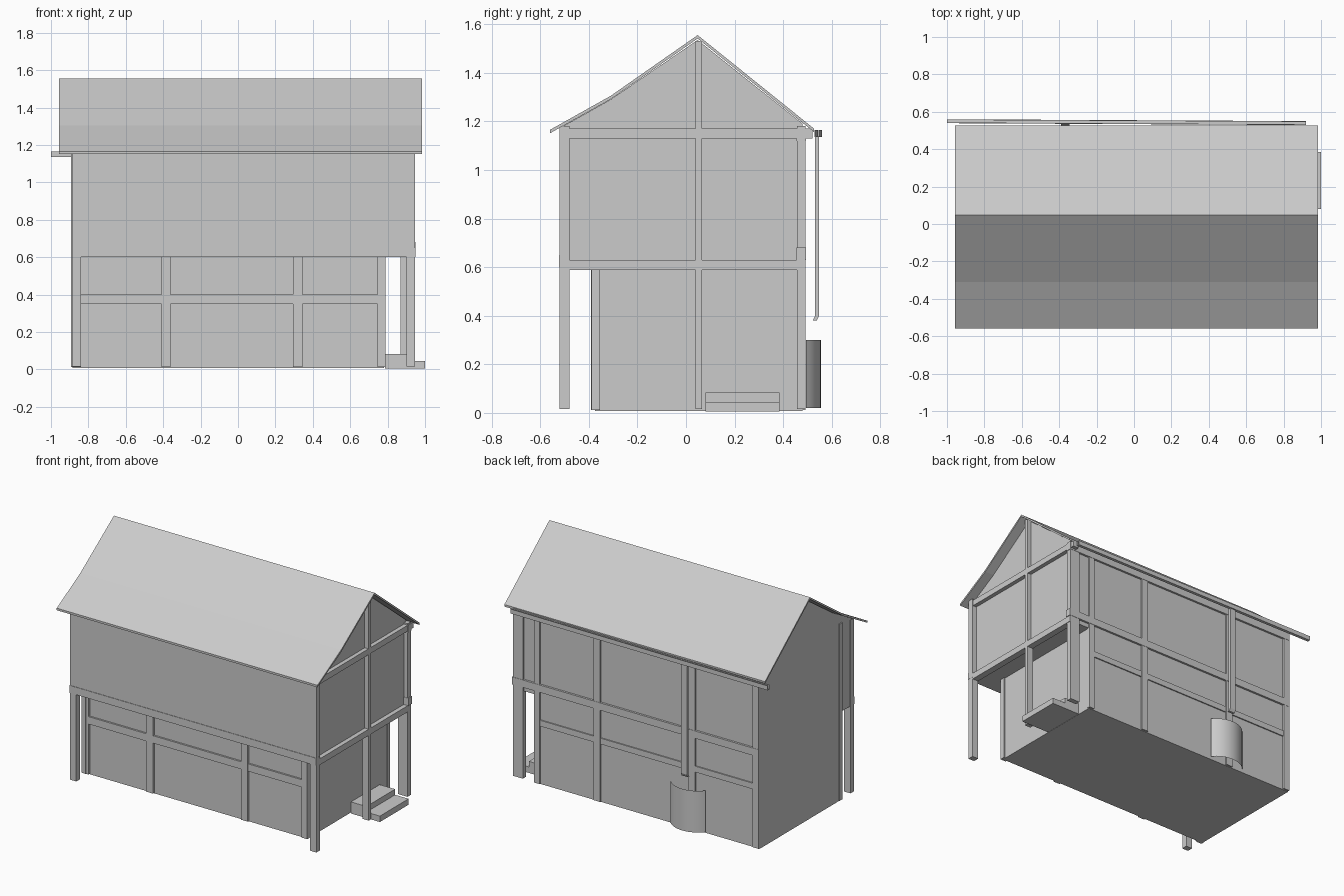
import bpy, bmesh, math

cube = bpy.data.objects.get("Cube")
if cube:
    bpy.data.objects.remove(cube, do_unlink=True)

grey = bpy.data.materials.new("plain_grey")
grey.use_nodes = True
COLOUR = (0.6, 0.6, 0.6, 1)
grey.diffuse_color = COLOUR
grey.node_tree.nodes["Principled BSDF"].inputs["Base Color"].default_value = COLOUR


def finish(name, bm):
    bmesh.ops.recalc_face_normals(bm, faces=bm.faces)
    mesh = bpy.data.meshes.new(name)
    bm.to_mesh(mesh)
    bm.free()
    mesh.materials.append(grey)
    obj = bpy.data.objects.new(name, mesh)
    bpy.context.collection.objects.link(obj)
    return obj


def prism(name, profile, x0, x1):
    """Extrude a closed (y, z) profile along x."""
    bm = bmesh.new()
    face = bm.faces.new([bm.verts.new((x0, y, z)) for y, z in profile])
    new = bmesh.ops.extrude_face_region(bm, geom=[face])["geom"]
    verts = [g for g in new if isinstance(g, bmesh.types.BMVert)]
    bmesh.ops.translate(bm, verts=verts, vec=(x1 - x0, 0, 0))
    return finish(name, bm)


def box(name, x, y, z):
    return prism(name, [(y[0], z[0]), (y[1], z[0]), (y[1], z[1]), (y[0], z[1])], *x)


# Walls: recessed ground floor and overhanging gabled upper floor
box("ground_floor", (-0.885, 0.78), (-0.375, 0.48), (0.008, 0.61))
roof_line = [(-0.56, 1.165), (-0.31, 1.305), (0.048, 1.555), (0.527, 1.17)]
T = 0.014
prism("upper_floor", [(-0.515, 0.6), (0.48, 0.6), (0.48, 1.19), (0.048, 1.535),
                      (-0.31, 1.29), (-0.515, 1.175)], -0.885, 0.915)

# Roof sheet
prism("roof", roof_line + [(y, z - T) for y, z in reversed(roof_line)], -0.957, 0.983)

# Front framing, under the overhang
post_spans = [(-0.885, -0.84), (-0.41, -0.36), (0.295, 0.345), (0.745, 0.785)]
for i, span in enumerate(post_spans):
    box(f"front_post_{i}", span, (-0.39, -0.37), (0.012, 0.6))
    box(f"back_post_{i}", span, (0.47, 0.492), (0.012, 1.18))
box("front_rail", (-0.885, 0.78), (-0.387, -0.37), (0.35, 0.4))
box("front_floor_beam", (-0.888, 0.948), (-0.523, -0.48), (0.6, 0.65))
box("front_upper_cladding", (-0.888, 0.945), (-0.52, -0.5), (0.6, 1.175))

# Back framing
box("back_low_rail", (-0.885, 0.78), (0.47, 0.488), (0.4, 0.44))
box("back_floor_beam", (-0.885, 0.95), (0.455, 0.494), (0.63, 0.68))
box("back_eave_beam", (-0.885, 0.945), (0.455, 0.494), (1.12, 1.17))

# Corner and gable posts on the porch side
for name, x in (("left", (0.9, 0.947)), ("right", (-0.888, -0.84))):
    box(f"{name}_front_corner_post", x, (-0.52, -0.48), (0.015, 1.18))
box("porch_back_post", (0.87, 0.942), (0.457, 0.492), (0.015, 1.18))
box("gable_centre_post", (0.9, 0.945), (0.04, 0.065), (0.015, 1.53))
box("ground_corner_post", (0.745, 0.788), (-0.39, -0.355), (0.012, 0.6))
box("gable_floor_beam", (0.9, 0.945), (-0.52, 0.49), (0.588, 0.63))
box("gable_eave_beam", (0.9, 0.943), (-0.48, 0.52), (1.13, 1.17))
box("plain_side_post", (-0.892, -0.86), (-0.392, -0.36), (0.012, 1.2))

# Porch steps
box("upper_step", (0.785, 0.9), (0.08, 0.385), (0.005, 0.083))
box("lower_step", (0.895, 1.0), (0.08, 0.385), (0.005, 0.045))

# Gutter: slightly skewed open channel, with downpipe
gutter = prism("gutter", [(0.529, 1.165), (0.529, 1.135), (0.55, 1.135), (0.55, 1.165),
                          (0.546, 1.165), (0.546, 1.139), (0.533, 1.139), (0.533, 1.165)],
               -1.0, 0.92)
for v in gutter.data.vertices:
    v.co.y += 0.01 * (0.92 - v.co.x) / 1.92
prism("downpipe", [(0.532, 1.14), (0.532, 0.4), (0.522, 0.38), (0.538, 0.38),
                   (0.548, 0.4), (0.548, 1.14)], -0.39, -0.345)

# Rain barrel: curved shell against the back wall
bm = bmesh.new()
R, CX, CY, N = 0.17, -0.36, 0.385, 16
rows = []
for i in range(N + 1):
    a = math.radians(40 + 100 * i / N)
    x, y = CX + R * math.cos(a), CY + R * math.sin(a)
    rows.append([bm.verts.new((x, y, z)) for z in (0.02, 0.3)])
for a, b in zip(rows, rows[1:]):
    bm.faces.new((a[0], a[1], b[1], b[0]))
barrel = finish("rain_barrel", bm)
for p in barrel.data.polygons:
    p.use_smooth = True
